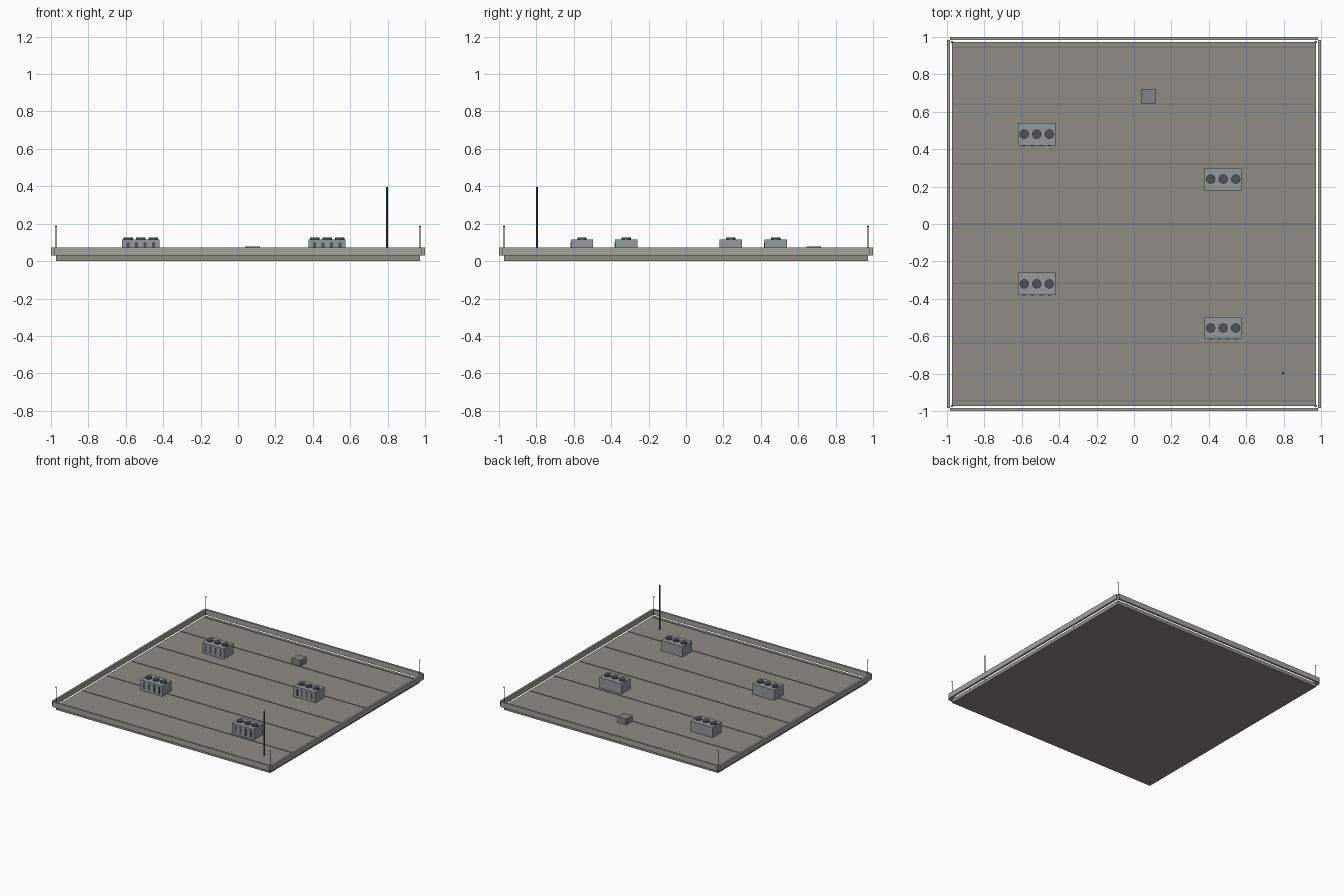
import bpy

if "Cube" in bpy.data.objects:
    bpy.data.objects.remove(bpy.data.objects["Cube"])

DECK = 0.03


def mat(name, r, g, b):
    m = bpy.data.materials.new(name)
    m.diffuse_color = (r, g, b, 1)
    m.use_nodes = True
    m.node_tree.nodes["Principled BSDF"].inputs["Base Color"].default_value = m.diffuse_color
    return m


MEMBRANE = mat("membrane", 0.27, 0.262, 0.24)
SEAM = mat("seam", 0.2, 0.2, 0.2)
CONCRETE = mat("concrete", 0.36, 0.36, 0.345)
METAL = mat("metal", 0.3, 0.32, 0.325)
HATCH = mat("hatch", 0.23, 0.235, 0.235)
DARK = mat("dark", 0.08, 0.085, 0.09)


def finish(name, m):
    o = bpy.context.object
    o.name = name
    o.data.materials.append(m)
    return o


def box(name, m, x, y, z):
    """Box from (min, max) ranges on each axis."""
    bpy.ops.mesh.primitive_cube_add(size=1, location=[(r[0] + r[1]) / 2 for r in (x, y, z)])
    finish(name, m).scale = [r[1] - r[0] for r in (x, y, z)]


def cyl(name, m, x, y, z0, z1, r, n=16):
    bpy.ops.mesh.primitive_cylinder_add(vertices=n, radius=r, depth=z1 - z0,
                                        location=(x, y, (z0 + z1) / 2))
    finish(name, m)


def ball(name, m, x, y, z, r):
    bpy.ops.mesh.primitive_uv_sphere_add(segments=10, ring_count=6, radius=r, location=(x, y, z))
    finish(name, m)


# roof slab with its raised membrane seams
box("roof_deck", MEMBRANE, (-0.973, 0.973), (-0.973, 0.973), (0, DECK))
for i, y in enumerate((-0.945, -0.635, -0.317, 0, 0.322, 0.64, 0.945)):
    box(f"deck_seam_{i}", SEAM, (-0.965, 0.965), (y - 0.005, y + 0.005), (DECK - 0.002, DECK + 0.003))

# parapet walls stand just outside the slab, meeting at the corner edges
for s, side in ((-1, "a"), (1, "b")):
    span = sorted((s * 0.984, s * 1.0))
    box(f"parapet_x_{side}", CONCRETE, span, (-0.984, 0.984), (DECK, 0.072))
    box(f"parapet_y_{side}", CONCRETE, (-0.984, 0.984), span, (DECK, 0.072))

# air conditioning units with three fans on top and louvres on the front
for k, (ux, uy) in enumerate(((-0.52, 0.48), (0.477, 0.24), (-0.52, -0.32), (0.477, -0.556))):
    box(f"ac_unit_{k}", METAL, (ux - 0.099, ux + 0.099), (uy - 0.06, uy + 0.06), (DECK, 0.115))
    for j in range(3):
        cyl(f"fan_{k}_{j}", DARK, ux + (j - 1) * 0.067, uy, 0.113, 0.126, 0.025)
    for j in range(4):
        lx = ux + (j - 1.5) * 0.045
        box(f"louvre_{k}_{j}", DARK, (lx - 0.008, lx + 0.008), (uy - 0.062, uy - 0.058), (0.045, 0.1))

# roof access hatch
box("roof_hatch", HATCH, (0.037, 0.117), (0.643, 0.723), (DECK, 0.077))

# antenna mast
cyl("antenna_mast", DARK, 0.797, -0.797, DECK, 0.392, 0.005, 8)
ball("antenna_tip", DARK, 0.797, -0.797, 0.392, 0.006)

# lightning rods at the corners
for i, (sx, sy) in enumerate(((-1, -1), (1, -1), (-1, 1), (1, 1))):
    cyl(f"lightning_rod_{i}", DARK, sx * 0.973, sy * 0.973, DECK, 0.185, 0.0018, 8)
    ball(f"rod_tip_{i}", DARK, sx * 0.973, sy * 0.973, 0.185, 0.005)
